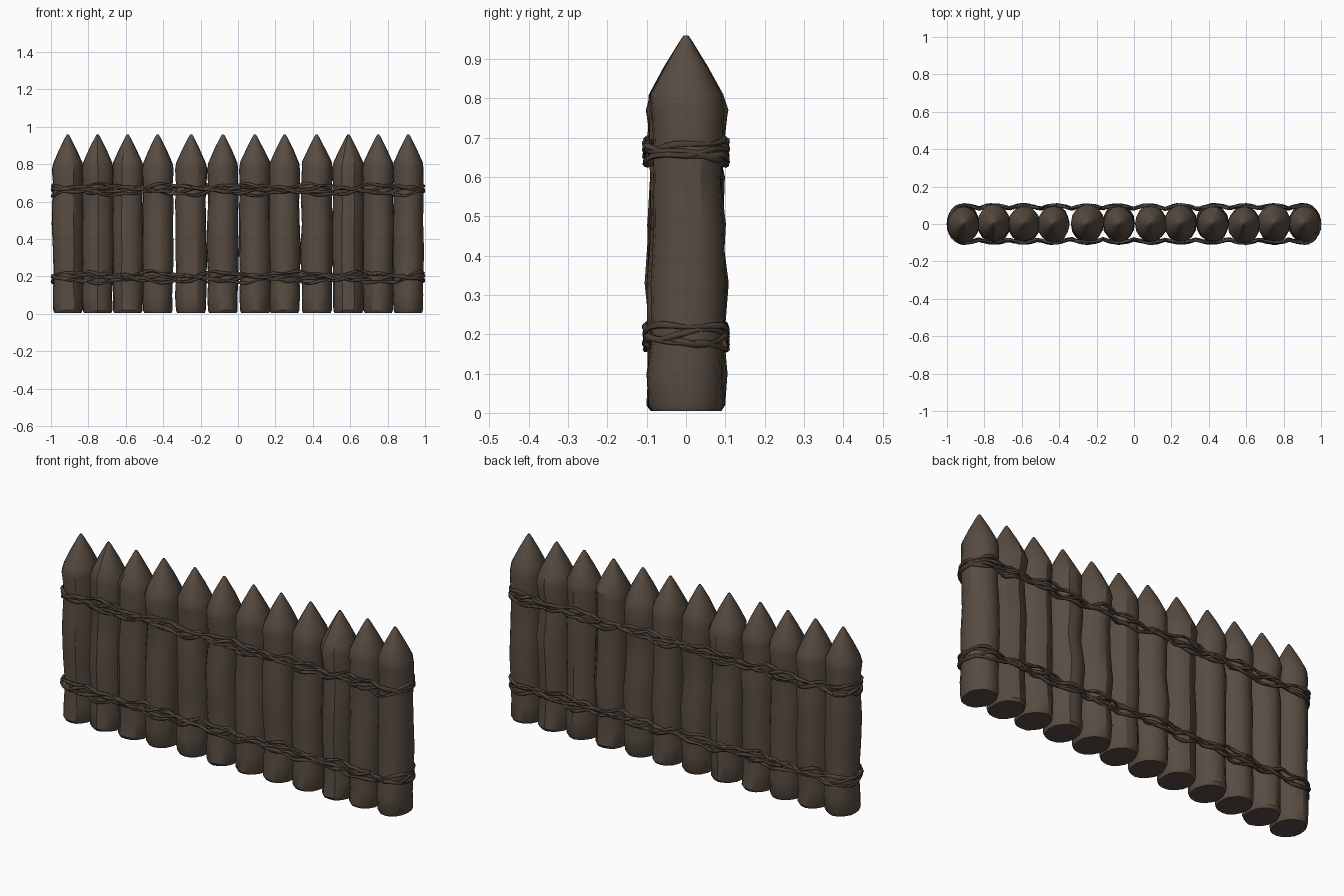
import bpy, bmesh, math, random

if "Cube" in bpy.data.objects:
    bpy.data.objects.remove(bpy.data.objects["Cube"])

random.seed(7)


def material(name, rgb):
    m = bpy.data.materials.new(name)
    m.diffuse_color = (*rgb, 1)
    m.use_nodes = True
    m.node_tree.nodes["Principled BSDF"].inputs["Base Color"].default_value = m.diffuse_color
    return m


WOOD = material("dark brown wood", (0.098, 0.072, 0.054))
ROPE = material("dark brown rope", (0.070, 0.050, 0.037))

POSTS = [-0.91, -0.75, -0.59, -0.43, -0.25, -0.08, 0.09, 0.25, 0.42, 0.59, 0.75, 0.91]
SIDES = 16
# height, half width in x, half depth in y (pinched where the ropes pass)
PROFILE = [(0.005, 0.074, 0.088), (0.02, 0.080, 0.098), (0.10, 0.082, 0.096),
           (0.19, 0.080, 0.091), (0.33, 0.085, 0.098), (0.48, 0.084, 0.093),
           (0.60, 0.083, 0.090), (0.67, 0.080, 0.089), (0.77, 0.084, 0.096),
           (0.81, 0.079, 0.093), (0.88, 0.047, 0.055), (0.945, 0.014, 0.016),
           (0.96, 0.005, 0.006)]


def finish(ob, mat, angle):
    ob.data.materials.clear()
    ob.data.materials.append(mat)
    bpy.ops.object.select_all(action='DESELECT')
    ob.select_set(True)
    bpy.context.view_layer.objects.active = ob
    bpy.ops.object.shade_smooth_by_angle(angle=math.radians(angle))


def stake(i, x):
    """Rough-hewn log with a sharpened tip."""
    bm = bmesh.new()
    rings = []
    lump = [random.uniform(0.97, 1.03) for _ in range(SIDES)]
    for z, rx, ry in PROFILE:
        body = 0.02 < z < 0.8
        cx = random.uniform(-0.003, 0.003) if body else 0
        cy = random.uniform(-0.007, 0.007) if body else 0
        s = random.uniform(0.97, 1.04) if body else 1
        dz = random.uniform(-0.006, 0.006) if z == 0.81 else 0
        ring = []
        for k in range(SIDES):
            a = 2 * math.pi * k / SIDES
            r = s * lump[k]
            px = max(-0.996, min(0.996, x + cx + rx * r * math.cos(a)))
            ring.append(bm.verts.new((px, cy + ry * r * math.sin(a), z + dz)))
        rings.append(ring)
    for lo, hi in zip(rings, rings[1:]):
        for k in range(SIDES):
            n = (k + 1) % SIDES
            bm.faces.new((lo[k], lo[n], hi[n], hi[k]))
    bm.faces.new(rings[0][::-1])
    bm.faces.new(rings[-1])
    me = bpy.data.meshes.new("stake")
    bm.to_mesh(me)
    bm.free()
    ob = bpy.data.objects.new(f"stake_{i + 1}", me)
    bpy.context.collection.objects.link(ob)
    finish(ob, WOOD, 32)


def loop_path():
    """Closed outline hugging the row of stakes, as (x, y) points."""
    front = []
    n = 88
    for j in range(n + 1):
        x = -0.91 + 1.82 * j / n
        d = min(abs(x - p) for p in POSTS)
        front.append((x, -(0.099 - 0.018 * (d / 0.083) ** 2)))
    cap = [(0.91 + 0.083 * math.cos(a), 0.099 * math.sin(a))
           for a in [math.radians(t) for t in range(-75, 76, 15)]]
    half = front + cap
    return half + [(-x, -y) for x, y in half]


def strand(name, z, offset, phase, radius):
    """One wandering cord of a rope lashing."""
    cu = bpy.data.curves.new(name, 'CURVE')
    cu.dimensions = '3D'
    cu.bevel_depth = radius
    cu.bevel_resolution = 1
    cu.use_fill_caps = True
    path = loop_path()
    sp = cu.splines.new('POLY')
    sp.points.add(len(path) - 1)
    sp.use_cyclic_u = True
    total = len(path)
    for j, (x, y) in enumerate(path):
        t = 2 * math.pi * j / total
        dz = 0.011 * math.sin(11 * t + phase) + 0.006 * math.sin(26 * t + 2.3 * phase)
        out = 1 + 0.045 * math.sin(17 * t + 1.7 * phase)
        sp.points[j].co = (x, y * out, z + offset + dz, 1)
        sp.points[j].radius = 1 + 0.25 * math.sin(31 * t + phase)
    ob = bpy.data.objects.new(name, cu)
    bpy.context.collection.objects.link(ob)
    bpy.ops.object.select_all(action='DESELECT')
    ob.select_set(True)
    bpy.context.view_layer.objects.active = ob
    bpy.ops.object.convert(target='MESH')
    finish(bpy.context.view_layer.objects.active, ROPE, 60)


# Row of stakes
for i, x in enumerate(POSTS):
    stake(i, x)

# Upper and lower rope lashings
for label, z in (("upper", 0.664), ("lower", 0.195)):
    for k, offset in enumerate((-0.017, -0.005, 0.007, 0.018)):
        strand(f"{label}_rope_strand_{k + 1}", z, offset, 1.6 * k + 10 * z, 0.0075)
